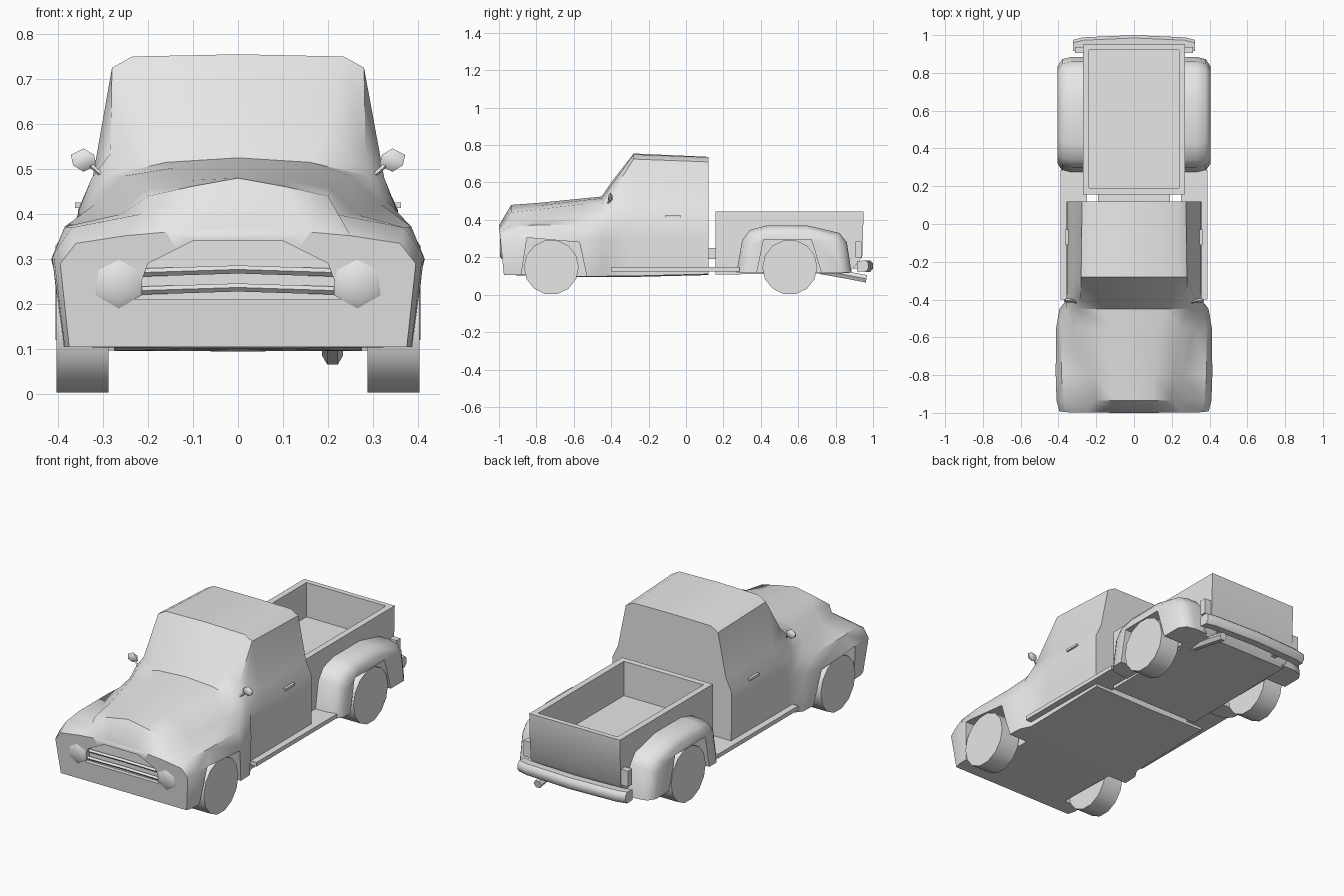
import bpy, bmesh, math
from mathutils import Vector

cube = bpy.data.objects.get("Cube")
if cube:
    bpy.data.objects.remove(cube, do_unlink=True)

GREY = (0.8, 0.8, 0.8, 1)
paint = bpy.data.materials.new("light_grey")
paint.use_nodes = True
paint.diffuse_color = GREY
paint.node_tree.nodes["Principled BSDF"].inputs["Base Color"].default_value = GREY


def finish(name, bm, mirror=False, angle=45):
    """Turn a bmesh into a named, painted, shaded object."""
    bmesh.ops.recalc_face_normals(bm, faces=bm.faces)
    mesh = bpy.data.meshes.new(name)
    bm.to_mesh(mesh)
    bm.free()
    obj = bpy.data.objects.new(name, mesh)
    bpy.context.collection.objects.link(obj)
    mesh.materials.append(paint)
    shade(obj, angle)
    if mirror:
        obj.modifiers.new("both_sides", "MIRROR")
    return obj


def activate(obj):
    bpy.ops.object.select_all(action="DESELECT")
    obj.select_set(True)
    bpy.context.view_layer.objects.active = obj


def shade(obj, angle):
    activate(obj)
    bpy.ops.object.shade_smooth_by_angle(angle=math.radians(angle))


def loft(name, rings, **options):
    """Skin a row of equal-length point rings and cap both ends."""
    bm = bmesh.new()
    rows = [[bm.verts.new(p) for p in ring] for ring in rings]
    count = len(rows[0])
    for a, b in zip(rows, rows[1:]):
        for i in range(count):
            j = (i + 1) % count
            bm.faces.new((a[i], a[j], b[j], b[i]))
    bm.faces.new(rows[0])
    bm.faces.new(rows[-1])
    return finish(name, bm, **options)


def side_prism(name, outline, x0, x1, **options):
    return loft(name, [[(x, y, z) for y, z in outline] for x in (x0, x1)], **options)


def box(name, x, y, z, **options):
    outline = [(y[0], z[0]), (y[1], z[0]), (y[1], z[1]), (y[0], z[1])]
    return side_prism(name, outline, x[0], x[1], **options)


def tube(name, path, radius, sides, **options):
    """Sweep a small polygon along a path."""
    pts = [Vector(p) for p in path]
    turn = (pts[-1] - pts[0]).to_track_quat("Z", "Y")
    rings = []
    for p in pts:
        ring = []
        for i in range(sides):
            a = math.tau * i / sides
            ring.append(p + turn @ Vector((radius * math.cos(a), radius * math.sin(a), 0)))
        rings.append(ring)
    return loft(name, rings, **options)


def cut(obj, cutters):
    """Subtract the cutters from an object, then discard them."""
    for cutter in cutters:
        cutter.hide_render = True
        mod = obj.modifiers.new("cut", "BOOLEAN")
        mod.operation, mod.solver, mod.object = "DIFFERENCE", "EXACT", cutter
        activate(obj)
        bpy.ops.object.modifier_apply(modifier=mod.name)
        bpy.data.objects.remove(cutter, do_unlink=True)
    shade(obj, 45)


# Hood, front fenders and cab as one skin: y, bottom z, half outline, top z
hood = [
    (-1, .105, [(.375, .105), (.395, .29), (.36, .335), (.25, .352), (.16, .36), (.08, .368)], .37),
    (-.935, .105, [(.385, .105), (.41, .31), (.37, .37), (.215, .4), (.2, .44), (.1, .462)], .48),
    (-.8, .1, [(.39, .105), (.415, .3), (.385, .372), (.26, .4), (.21, .455), (.11, .475)], .49),
    (-.55, .095, [(.39, .098), (.412, .3), (.385, .372), (.32, .42), (.25, .485), (.13, .505)], .515),
    (-.45, .095, [(.385, .097), (.395, .3), (.362, .38), (.33, .43), (.29, .485), (.16, .515)], .525),
]
cab = [
    (-.4, .095, [(.355, .1), (.357, .3), (.353, .41), (.325, .48), (.283, .535), (.2, .585)], .6),
    (-.28, .095, [(.355, .1), (.358, .3), (.355, .41), (.323, .48), (.28, .725), (.235, .75)], .755),
    (.12, .105, [(.352, .11), (.357, .3), (.355, .41), (.322, .48), (.275, .71), (.23, .735)], .737),
]
rings = []
for y, low, half, high in hood + cab:
    ring = [(0, low)] + half + [(0, high)] + [(-x, z) for x, z in reversed(half)]
    # The nose leans back below the brow
    lean = 0.1 if y == -1 else 0
    rings.append([(x, y + lean * (high - z), z) for x, z in ring])
body = loft("cab_and_hood", rings)

front_arch = [(-.89, .05), (-.85, .305), (-.57, .28), (-.52, .05)]
rear_arch = [(.365, .05), (.415, .295), (.67, .295), (.745, .05)]
grille = [(-.23, .21), (.23, .21), (.2, .29), (.1, .34), (-.1, .34), (-.2, .29)]
cut(body, [
    side_prism("arch_cutter", front_arch, .275, .5),
    side_prism("arch_cutter", front_arch, -.5, -.275),
    loft("grille_cutter", [[(x, y, z) for x, z in grille] for y in (-1.1, -.962)]),
])

# Grille bars
for name, z in (("upper_grille_bar", .27), ("lower_grille_bar", .23)):
    tube(name, [(-.22, -.972, z), (0, -.98, z + .007), (.22, -.972, z)], .009, 4)

# Headlights
lamp = [(-.94, .06), (-.985, .06), (-.995, .045)]
loft("headlights", [[(.265 + r * math.sin(math.tau * i / 6), y, .25 + r * math.cos(math.tau * i / 6))
                     for i in range(6)] for y, r in lamp], mirror=True)

# Load bed: extruded side outline with a hollow sunk into the top
bed = side_prism("load_bed", [(.157, .108), (.87, .115), (.942, .2), (.95, .445), (.157, .445)], -.27, .27)
cut(bed, [box("bed_cutter", (-.237, .237), (.19, .922), (.26, .6))])
box("chassis_link", (-.19, .19), (.1, .18), (.19, .25))

# Rear fenders, rounded inward toward the outer face
outline = [(.27, .12), (.3, .29), (.34, .345), (.43, .37), (.65, .37), (.82, .33), (.86, .28), (.885, .12)]
rings = [[(x, .575 + (y - .575) * s, .12 + (z - .12) * s) for y, z in outline]
         for x, s in ((.255, 1), (.33, 1), (.38, .96), (.405, .84))]
fender = loft("rear_fenders", rings)
cut(fender, [side_prism("arch_cutter", rear_arch, .28, .5)])
fender.modifiers.new("both_sides", "MIRROR")

# Wheels
for name, y in (("front_wheels", -.72), ("rear_wheels", .555)):
    tube(name, [(.288, y, .147), (.403, y, .147)], .147, 14, mirror=True)

# Running boards
box("running_boards", (.25, .39), (-.4, .285), (.125, .147), mirror=True)

# Rear bumper, bowed outward, with brackets
section = [(-.06, .125), (-.015, .122), (0, .14), (0, .168), (-.015, .183), (-.06, .18)]
loft("rear_bumper", [[(x, y + dy, z) for dy, z in section]
                     for x, y in ((-.322, .975), (-.27, .988), (0, 1), (.27, .988), (.322, .975))])
box("bumper_brackets", (.17, .2), (.85, .95), (.14, .165), mirror=True)

# Tail lights and door handles
box("tail_lights", (.265, .312), (.905, .938), (.2, .285), mirror=True)
box("door_handles", (.34, .362), (-.11, -.03), (.414, .426), mirror=True)

# Exhaust pipe on the left
tube("exhaust_pipe", [(.21, .72, .13), (.21, .86, .105), (.21, .965, .085)], .023, 6)

# Wing mirrors
tube("mirror_arms", [(.295, -.42, .48), (.335, -.405, .515)], .005, 4, mirror=True)
bm = bmesh.new()
bmesh.ops.create_icosphere(bm, subdivisions=1, radius=1)
bmesh.ops.scale(bm, vec=(.032, .014, .026), verts=bm.verts)
bmesh.ops.translate(bm, vec=(.343, -.405, .52), verts=bm.verts)
finish("mirror_heads", bm, mirror=True)
